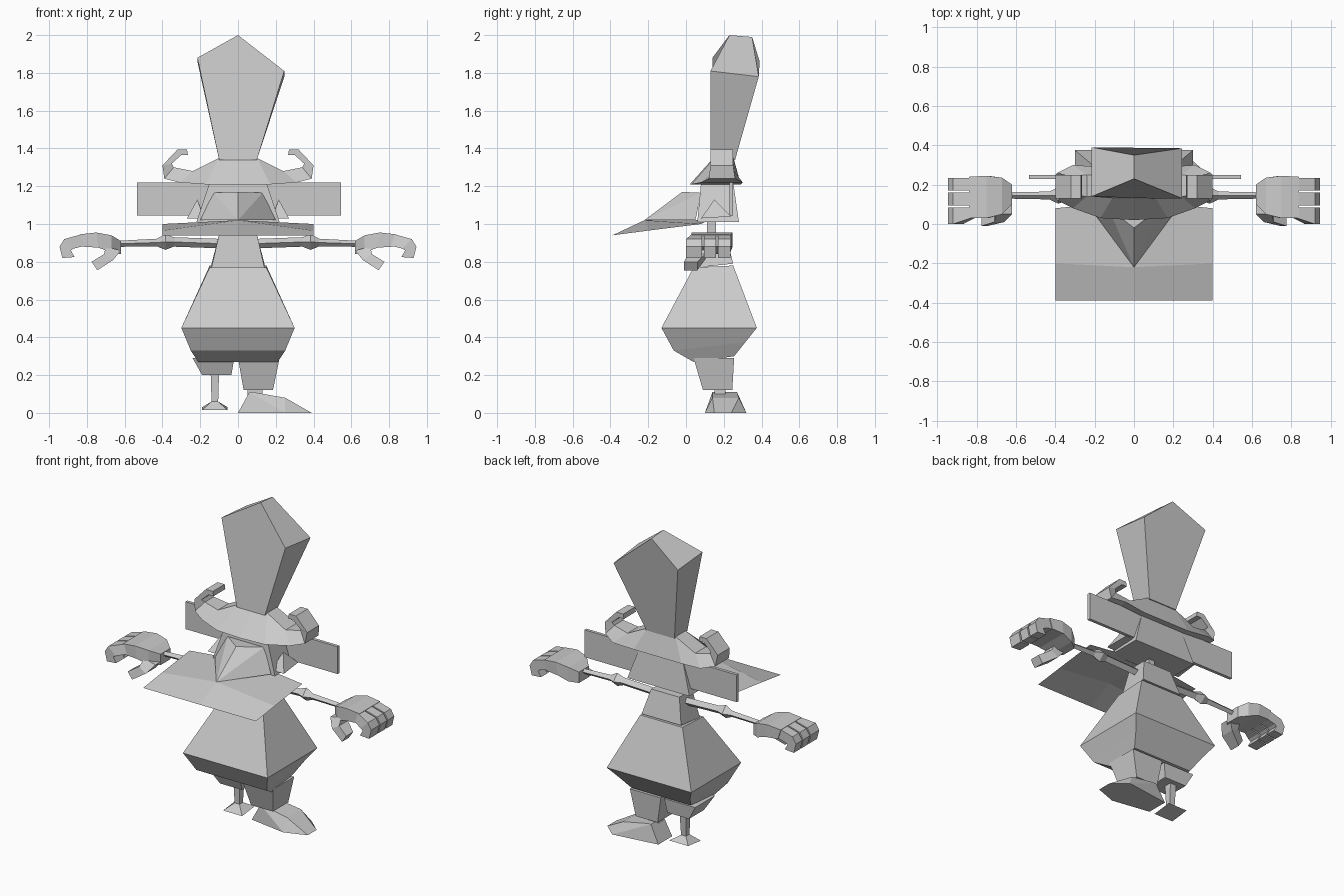
import bpy
import bmesh
from math import radians
from mathutils import Vector

default = bpy.data.objects.get("Cube")
if default:
    bpy.data.objects.remove(default)

clay = bpy.data.materials.new("plain_grey")
clay.use_nodes = True
grey = (0.6, 0.6, 0.6, 1)
clay.diffuse_color = grey
clay.node_tree.nodes["Principled BSDF"].inputs["Base Color"].default_value = grey


def finish(name, bm, mirror=False):
    """Turn a bmesh into a flat shaded object, optionally mirrored across x."""
    bmesh.ops.recalc_face_normals(bm, faces=bm.faces)
    mesh = bpy.data.meshes.new(name)
    bm.to_mesh(mesh)
    bm.free()
    mesh.materials.append(clay)
    obj = bpy.data.objects.new(name, mesh)
    bpy.context.scene.collection.objects.link(obj)
    if mirror:
        obj.modifiers.new("Mirror", "MIRROR").use_axis[0] = True
    return obj


def hull(name, points, mirror=False):
    """Convex solid around a few corner points."""
    bm = bmesh.new()
    verts = [bm.verts.new(p) for p in points]
    result = bmesh.ops.convex_hull(bm, input=verts)
    unused = [v for v in bm.verts if not v.link_faces]
    bmesh.ops.delete(bm, geom=unused, context="VERTS")
    bmesh.ops.dissolve_limit(bm, angle_limit=radians(1), verts=bm.verts, edges=bm.edges)
    return finish(name, bm, mirror)


def loft(name, sections, mirror=False, closed=True, cap_start=True):
    """Skin a row of sections that all have the same number of points."""
    bm = bmesh.new()
    rows = [[bm.verts.new(p) for p in section] for section in sections]
    count = len(rows[0])
    for a, b in zip(rows, rows[1:]):
        for i in range(count if closed else count - 1):
            j = (i + 1) % count
            bm.faces.new((a[i], a[j], b[j], b[i]))
    if closed:
        bm.faces.new(rows[-1])
        if cap_start:
            bm.faces.new(rows[0])
    return finish(name, bm, mirror)


def ring(x0, x1, y0, y1, z_front, z_back=None):
    """Level rectangle, which may tilt from front to back."""
    z_back = z_front if z_back is None else z_back
    return [(x0, y0, z_front), (x1, y0, z_front), (x1, y1, z_back), (x0, y1, z_back)]


def band(outer, inner, y_outer, y_inner=None):
    """Upright section between two (x, z) points, each with its own y range."""
    y_inner = y_inner or y_outer
    return [(outer[0], y, outer[1]) for y in y_outer] + \
           [(inner[0], y, inner[1]) for y in reversed(y_inner)]


def diamond(x, y, z, radius):
    return [(x, y - radius, z), (x, y, z + radius), (x, y + radius, z), (x, y, z - radius)]


# Tall hat crown with a crooked, ridged top
loft("hat_crown", [
    [(-.1, .13, 1.34), (.1, .13, 1.34), (.245, .13, 1.81), (0, .23, 2), (-.215, .14, 1.88)],
    [(-.1, .26, 1.34), (.1, .26, 1.34), (.245, .385, 1.78), (0, .35, 1.99), (-.215, .39, 1.86)],
])

# Hat brim, sweeping outward and curling back in at the tips
loft("hat_brim", [
    band((0, 1.21), (0, 1.355), (.02, .29), (.15, .25)),
    band((.17, 1.21), (.1, 1.35), (.03, .29), (.15, .25)),
    band((.31, 1.22), (.24, 1.28), (.08, .3), (.14, .25)),
    band((.39, 1.24), (.34, 1.3), (.12, .26), (.15, .24)),
    band((.4, 1.31), (.35, 1.32), (.13, .25)),
    band((.32, 1.395), (.3, 1.365), (.13, .25)),
    band((.27, 1.395), (.265, 1.365), (.13, .25)),
], mirror=True, cap_start=False)

# Head, side plate and pointed ears
loft("head", [ring(-.15, .15, .08, .25, 1.22), ring(-.22, .22, .06, .28, 1.01)])
loft("side_plate", [ring(-.535, .545, .23, .25, 1.045), ring(-.535, .545, .23, .25, 1.22)])
hull("ear", [(.18, .08, 1.03), (.27, .08, 1.03), (.26, .24, 1.04),
             (.18, .24, 1.04), (.215, .15, 1.13)], mirror=True)

# Wedge nose above a thin, wide moustache sheet
hull("nose", [(0, -.22, 1.02), (0, -.02, 1.17)] +
     [(side * x, y, z) for side in (-1, 1)
      for x, y, z in ((.13, .08, 1.165), (.2, .05, 1.02))])
loft("moustache_sheet", [
    [(0, -.39, .94), (0, -.22, 1.02), (0, .12, 1.02)],
    [(.4, -.39, .94), (.4, -.2, .965), (.4, .08, 1)],
], mirror=True, closed=False)

# Neck and torso
loft("neck", [ring(-.02, .02, .11, .16, .9), ring(-.02, .02, .11, .16, 1.03)])
loft("chest", [ring(-.14, .14, .06, .25, .77, .79), ring(-.1, .1, .08, .21, .945)])
loft("belly", [
    ring(-.15, .15, .04, .25, .77, .78),
    ring(-.3, .3, -.13, .375, .45),
    ring(-.25, .25, -.065, .315, .33, .375),
    ring(-.21, .21, .04, .255, .27, .3),
])

# Trouser legs, the left long and the right cut short
loft("left_trouser_leg", [ring(0, .22, .04, .255, .29), ring(.03, .185, .09, .245, .12)])
loft("right_trouser_leg", [ring(-.24, -.02, .05, .25, .29), ring(-.19, -.035, .09, .24, .2)])

# Left ankle and long outward-pointing shoe
loft("left_ankle", [ring(.05, .13, .15, .21, .07), ring(.05, .13, .15, .21, .14)])
hull("left_shoe", ring(.06, .08, .14, .27, .11) + ring(.22, .25, .14, .28, .08) +
     ring(0, .01, .14, .28, 0) + [(.25, .1, 0), (.39, .15, 0), (.39, .24, 0), (.3, .32, 0)])

# Peg leg with a flared foot
loft("peg_leg", [
    ring(-.19, -.055, .12, .25, .015, .03),
    ring(-.14, -.105, .165, .2, .06),
    ring(-.145, -.1, .16, .21, .22),
])

# Thin arms with a knobbly elbow
loft("arm", [diamond(x, .145, z, r) for x, z, r in (
    (.06, .895, .025), (.34, .905, .025), (.385, .905, .042), (.43, .902, .02), (.64, .895, .016))],
    mirror=True)

# Broad hands: palm, three curled fingers and a thumb
loft("palm", [
    band((.62, .91), (.62, .84), (.1, .2)),
    band((.67, .94), (.67, .85), (.05, .235)),
    band((.75, .955), (.74, .875), (.03, .245)),
    band((.84, .945), (.82, .88), (.03, .24)),
], mirror=True)
for label, near, far in (("front", 0, .085), ("middle", .095, .16), ("back", .17, .235)):
    spread = (near, far)
    loft(label + "_finger", [
        band((.83, .945), (.81, .885), (max(near, .03), far)),
        band((.92, .92), (.87, .87), spread),
        band((.945, .88), (.885, .86), spread),
        band((.93, .82), (.865, .825), spread),
    ], mirror=True)
loft("thumb", [
    band((.62, .86), (.7, .88), (.05, .13)),
    band((.66, .81), (.71, .84), (.01, .1)),
    band((.745, .755), (.775, .8), (-.01, .06)),
], mirror=True)
